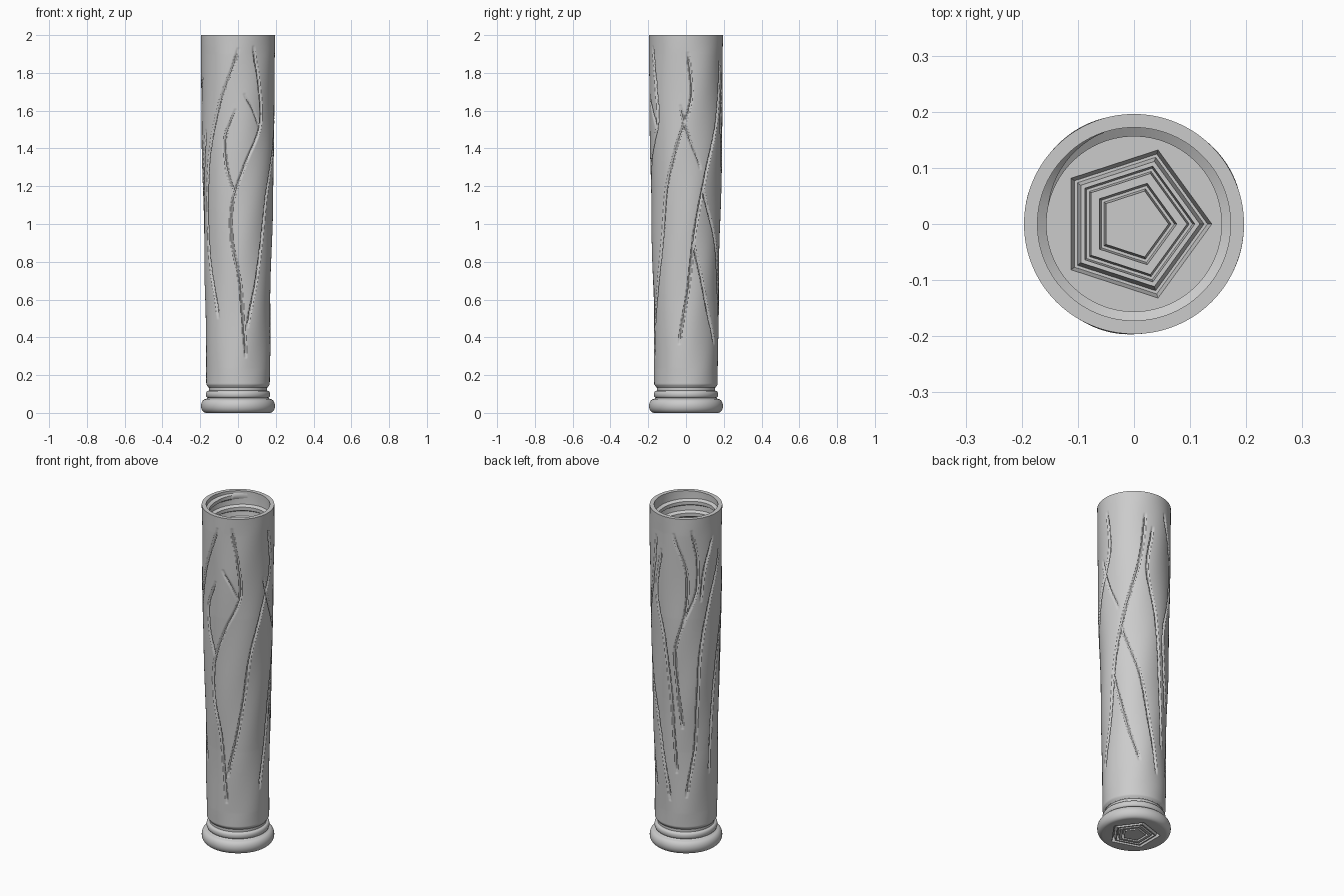
import bpy, bmesh, math
from math import sin, cos, pi, radians

cube = bpy.data.objects.get("Cube")
if cube:
    bpy.data.objects.remove(cube, do_unlink=True)

GREY = (0.6, 0.6, 0.6, 1)
grey = bpy.data.materials.new("matte_grey")
grey.use_nodes = True
grey.diffuse_color = GREY
grey.node_tree.nodes["Principled BSDF"].inputs["Base Color"].default_value = GREY


def activate(obj):
    bpy.ops.object.select_all(action="DESELECT")
    obj.select_set(True)
    bpy.context.view_layer.objects.active = obj


def smooth(obj):
    activate(obj)
    bpy.ops.object.shade_smooth_by_angle(angle=radians(40))


def make_object(name, bm):
    bmesh.ops.recalc_face_normals(bm, faces=bm.faces)
    mesh = bpy.data.meshes.new(name)
    bm.to_mesh(mesh)
    bm.free()
    mesh.materials.append(grey)
    obj = bpy.data.objects.new(name, mesh)
    bpy.context.collection.objects.link(obj)
    return obj


def bridge(bm, rows, closed=False):
    """Join successive rings of vertices with quads."""
    pairs = list(zip(rows, rows[1:]))
    if closed:
        pairs.append((rows[-1], rows[0]))
    for a, b in pairs:
        for i in range(len(a)):
            k = (i + 1) % len(a)
            bm.faces.new((a[i], a[k], b[k], b[i]))


def ring(bm, radius, z, sides):
    """Horizontal ring; radius is a number or a function of the side index."""
    row = []
    for i in range(sides):
        a = 2 * pi * i / sides
        r = radius(i) if callable(radius) else radius
        row.append(bm.verts.new((r * cos(a), r * sin(a), z)))
    return row


def piecewise(points, z):
    for (z0, v0), (z1, v1) in zip(points, points[1:]):
        if z <= z1:
            return v0 + (v1 - v0) * (z - z0) / (z1 - z0)
    return points[-1][1]


def spline(values, t):
    """Smooth curve through evenly spaced values, t running from zero to one."""
    last = len(values) - 1
    i = min(int(t * last), last - 1)
    u = t * last - i
    a, b = values[i], values[i + 1]
    before, after = values[max(i - 1, 0)], values[min(i + 2, last)]
    m0, m1 = (b - before) / 2, (after - a) / 2
    ease = u * u * (3 - 2 * u)
    return a + (b - a) * ease + m0 * u * (1 - u) ** 2 - m1 * u * u * (1 - u)


# Carved vines: top, bottom, then evenly spaced angles from the front towards +x
front_vines = [
    (1.93, .5, [0, -30, -53, -62, -57, -37]),
    (1.94, .29, [25, 35, 38, 12, -9, -10, 3, 9, 14]),
    (1.69, 1.5, [10, 25, 36]),
    (1.61, 1.16, [-4, -21, -19, -8]),
    (1.91, .45, [93, 98, 76, 56, 46, 33, 17]),
    (1.63, 1.29, [81, 94, 114]),
    (.93, .36, [101, 115, 131, 150]),
]
back_vines = [
    (1.87, .36, [158, 148, 124, 105, 94, 78]),
    (1.2, .3, [118, 149, 168, 185]),
    (1.91, .74, [195, 216, 214, 197, 201, 209]),
    (1.93, 1.36, [224, 234, 231, 210]),
    (1.88, 1.5, [262, 246, 240]),
    (1.78, .33, [282, 257, 240, 235, 231, 216]),
    (1.8, .47, [171, 161, 177, 187, 193, 198]),
    (1.5, .45, [298, 280, 266, 262]),
]

# Grip: tapered tube with the vines pressed into its outside
SIDES, ROWS, LOW, HIGH = 240, 340, .135, 2.0
GROOVE, DEPTH = .0085, .009
BORE, CREST = .172, .156
outline = [(LOW, .157), (.15, .168), (.6, .172), (1.4, .191), (HIGH, .196)]


def carve_depths(z, base):
    """How deep each side of the grip is cut at height z."""
    cut = [0.0] * SIDES
    for top, bottom, angles in front_vines + back_vines:
        if not bottom <= z <= top:
            continue
        centre = radians(spline(angles, (top - z) / (top - bottom)) - 90)
        taper = min(1, .25 + min(z - bottom, top - z) / .06)
        middle = round(centre / (2 * pi) * SIDES)
        for i in range(middle - 4, middle + 5):
            gap = abs(2 * pi * i / SIDES - centre) * base / GROOVE
            if gap < 1:
                cut[i % SIDES] = max(cut[i % SIDES], DEPTH * taper * (1 - gap * gap))
    return cut


def grip_ring(bm, z):
    base = piecewise(outline, z)
    cut = carve_depths(z, base)
    fade = .0012 * min(1, (HIGH - z) / .1, (z - LOW) / .1)

    def radius(i):
        a = 2 * pi * i / SIDES
        return base + fade * (sin(3 * a + 7 * z) + sin(5 * a - 11 * z)) - cut[i]
    return ring(bm, radius, z, SIDES)


bm = bmesh.new()
rows = [grip_ring(bm, LOW + (HIGH - LOW) * j / ROWS) for j in range(ROWS + 1)]
# Rim and bore continue the same surface
for r, z in ((BORE, HIGH), (BORE, 1.68), (CREST, 1.66), (CREST, LOW)):
    rows.append(ring(bm, r, z, SIDES))
bridge(bm, rows, True)
smooth(make_object("grip_tube", bm))

# Screw thread inside the mouth
PITCH, STEPS = .07, 72
COUNT = 4 * STEPS
bm = bmesh.new()
sections = []
for k in range(COUNT + 1):
    a = 2 * pi * k / STEPS + pi * .6
    z = 1.972 - PITCH * k / STEPS
    grow = max(.05, min(1, k / 12, (COUNT - k) / 12))
    crest, root = BORE - (BORE - CREST) * grow, BORE + .003
    sections.append([bm.verts.new((r * cos(a), r * sin(a), z + h)) for r, h in
                     ((root, .022), (crest, .01), (crest, -.01), (root, -.022))])
bridge(bm, sections)
for end in (sections[0], sections[-1]):
    bm.faces.new(end)
smooth(make_object("inner_thread", bm))

# Pommel: rounded foot, collar band and neck; its top is the floor of the bore
FLOOR = .15


def bulge(radius, middle, swell, half_height, steps):
    """Profile of a rounded moulding, bottom to top."""
    turns = [pi * (i / steps - .5) for i in range(steps + 1)]
    return [(radius + swell * cos(t), middle + half_height * sin(t)) for t in turns]


profile = bulge(.168, .037, .028, .037, 14) + bulge(.16, .098, .01, .018, 8)
profile += [(.153, .118), (.153, LOW), (.158, .14), (.158, FLOOR)]
bm = bmesh.new()
rows = [ring(bm, r, z, 96) for r, z in profile]
bridge(bm, rows)
for end in (rows[0], rows[-1]):
    bm.faces.new(end)
pommel = make_object("pommel", bm)

# Concentric pentagon grooves, cut in the floor and the underside
bm = bmesh.new()
for face_z, inward in ((FLOOR, -1), (0, 1)):
    above, below = face_z - inward * .005, face_z + inward * .03
    for outer, inner in ((.14, .116), (.109, .094), (.077, .061)):
        mid = (outer + inner) / 2
        section = ((outer, above), (mid + .003, below), (mid - .003, below), (inner, above))
        bridge(bm, [ring(bm, r, z, 5) for r, z in section], True)
cutter = make_object("pentagon_cutter", bm)
cutter.hide_render = True
carve = pommel.modifiers.new("pentagon_grooves", "BOOLEAN")
carve.operation, carve.solver, carve.object = "DIFFERENCE", "EXACT", cutter
activate(pommel)
bpy.ops.object.modifier_apply(modifier=carve.name)
bpy.data.objects.remove(cutter, do_unlink=True)
smooth(pommel)
